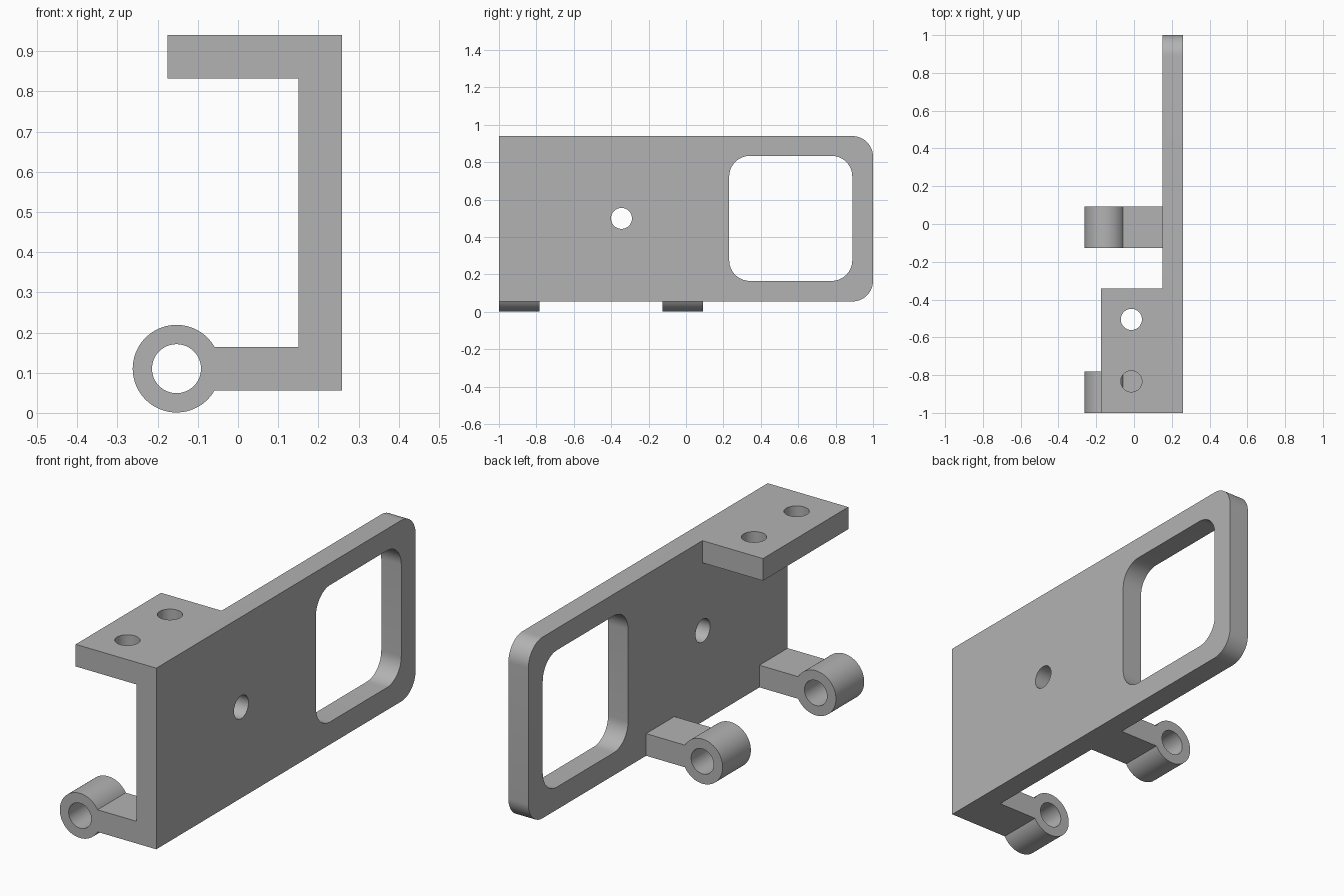
import bpy, bmesh
from math import sin, cos, radians, asin, degrees, pi
from mathutils import Vector

if "Cube" in bpy.data.objects:
    bpy.data.objects.remove(bpy.data.objects["Cube"], do_unlink=True)

grey = bpy.data.materials.new("plain grey")
grey.use_nodes = True
grey.diffuse_color = (0.45, 0.45, 0.45, 1)
grey.node_tree.nodes["Principled BSDF"].inputs["Base Color"].default_value = grey.diffuse_color

THICK = 0.108
INNER, OUTER = 0.151, 0.259      # wall faces in x
BOTTOM, TOP = 0.056, 0.94        # wall edges in z


def arc(u, v, r, start, end, steps):
    angles = [radians(start + (end - start) * i / steps) for i in range(steps + 1)]
    return [(u + r * cos(a), v + r * sin(a)) for a in angles]


def circle(u, v, r, steps=64):
    return arc(u, v, r, 0, 360, steps)[:-1]


def rounded(u0, u1, v0, v1, r):
    corners = [(u1 - r, v1 - r), (u0 + r, v1 - r), (u0 + r, v0 + r), (u1 - r, v0 + r)]
    return [p for i, (u, v) in enumerate(corners) for p in arc(u, v, r, 90 * i, 90 * i + 90, 16)]


def prism(name, outline, axis, low, high):
    """Extrude an outline along x, y or z; the outline uses the other two axes in order."""
    def place(p, d):
        co = list(p)
        co.insert("xyz".index(axis), d)
        return Vector(co)
    bm = bmesh.new()
    face = bm.faces.new([bm.verts.new(place(p, low)) for p in outline])
    ext = bmesh.ops.extrude_face_region(bm, geom=[face])
    moved = [g for g in ext["geom"] if isinstance(g, bmesh.types.BMVert)]
    bmesh.ops.translate(bm, verts=moved, vec=place((0, 0), high - low))
    bmesh.ops.recalc_face_normals(bm, faces=bm.faces)
    mesh = bpy.data.meshes.new(name)
    bm.to_mesh(mesh)
    bm.free()
    mesh.materials.append(grey)
    obj = bpy.data.objects.new(name, mesh)
    bpy.context.collection.objects.link(obj)
    return obj


def combine(target, tool, operation):
    mod = target.modifiers.new(operation, "BOOLEAN")
    mod.operation, mod.solver, mod.object = operation, "EXACT", tool
    bpy.context.view_layer.objects.active = target
    bpy.ops.object.modifier_apply(modifier=mod.name)
    bpy.data.objects.remove(tool, do_unlink=True)


# Upright wall, rounded at the back end
r = 0.11
wall = [(-1, TOP), (-1, BOTTOM)] + arc(1 - r, BOTTOM + r, r, -90, 0, 16) + arc(1 - r, TOP - r, r, 0, 90, 16)
bracket = prism("bracket", wall, "x", INNER, OUTER)

# Top mounting flange
flange = [(-0.176, -1), (0.2, -1), (0.2, -0.342), (-0.176, -0.342)]
combine(bracket, prism("top_flange", flange, "z", TOP - THICK, TOP), "UNION")

# Hinge lugs: a barrel and its arm in one outline
eye_x, eye_z, eye_r = -0.153, BOTTOM + THICK / 2, 0.109
join = degrees(asin(THICK / 2 / eye_r))
lug = arc(eye_x, eye_z, eye_r, join, 360 - join, 64) + [(0.2, BOTTOM), (0.2, BOTTOM + THICK)]
for y in (-1, -0.126):
    combine(bracket, prism("hinge_lug", lug, "y", y, y + 0.218), "UNION")

# Window, wall hole, flange holes and hinge bore
cuts = [
    (rounded(0.231, 0.889, 0.166, 0.834, r), "x", 0.1, 0.3),
    (circle(-0.345, 0.5, 0.056), "x", 0.1, 0.3),
    (circle(-0.014, -0.505, 0.056), "z", 0.7, 1.1),
    (circle(-0.014, -0.833, 0.056), "z", 0.7, 1.1),
    (circle(eye_x, eye_z, 0.061), "y", -1.1, 0.3),
]
for outline, axis, low, high in cuts:
    combine(bracket, prism("cutter", outline, axis, low, high), "DIFFERENCE")

# Smooth the curved walls, keep the edges sharp
bpy.ops.object.select_all(action="DESELECT")
bracket.select_set(True)
bpy.context.view_layer.objects.active = bracket
bpy.ops.object.shade_smooth_by_angle(angle=pi / 6)
